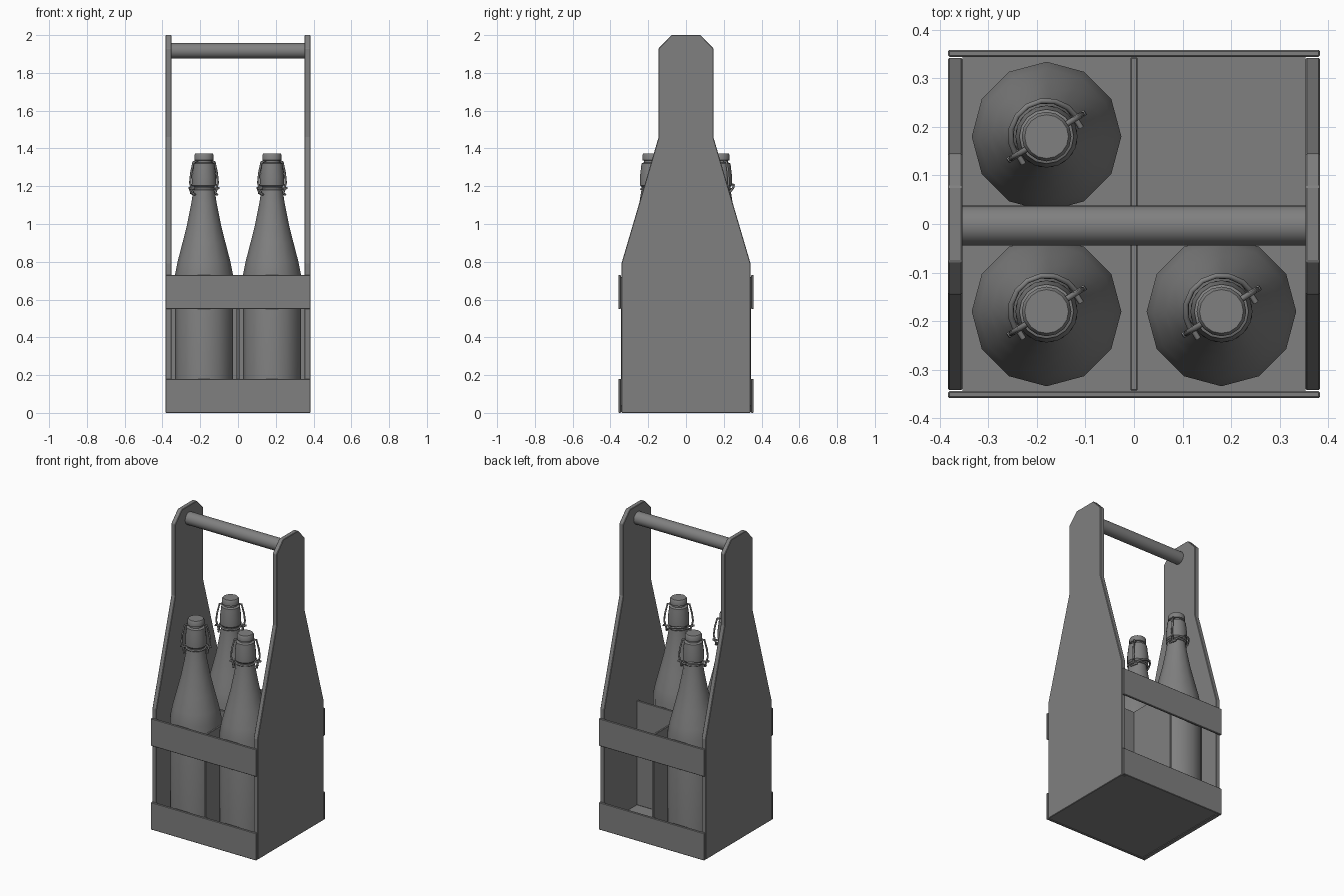
import bpy, bmesh, math
from mathutils import Vector

cube = bpy.data.objects.get("Cube")
if cube:
    bpy.data.objects.remove(cube, do_unlink=True)

GREY = (0.216, 0.216, 0.216, 1)
mat = bpy.data.materials.new("plain grey")
mat.use_nodes = True
mat.diffuse_color = GREY
mat.node_tree.nodes["Principled BSDF"].inputs["Base Color"].default_value = GREY


def finish(name, bm, bevel=0.0, smooth=False):
    bmesh.ops.recalc_face_normals(bm, faces=bm.faces)
    mesh = bpy.data.meshes.new(name)
    bm.to_mesh(mesh)
    bm.free()
    mesh.materials.append(mat)
    ob = bpy.data.objects.new(name, mesh)
    bpy.context.collection.objects.link(ob)
    if bevel:
        mod = ob.modifiers.new("soft edges", "BEVEL")
        mod.width = bevel
        mod.segments = 1
    if smooth:
        bpy.ops.object.select_all(action="DESELECT")
        bpy.context.view_layer.objects.active = ob
        ob.select_set(True)
        bpy.ops.object.shade_smooth_by_angle(angle=math.radians(40))
    return ob


def box(name, lo, hi, bevel=0.0):
    bm = bmesh.new()
    bmesh.ops.create_cube(bm, size=1)
    lo, hi = Vector(lo), Vector(hi)
    for v in bm.verts:
        v.co = (lo + hi) / 2 + v.co * (hi - lo)
    return finish(name, bm, bevel)


def lathe(name, profile, sides, centre):
    bm = bmesh.new()
    rings = []
    for r, z in profile:
        rings.append([bm.verts.new((centre[0] + r * math.cos(math.tau * i / sides),
                                    centre[1] + r * math.sin(math.tau * i / sides), z))
                      for i in range(sides)])
    for a, b in zip(rings, rings[1:]):
        for i in range(sides):
            j = (i + 1) % sides
            bm.faces.new((a[i], a[j], b[j], b[i]))
    bm.faces.new(rings[0])
    bm.faces.new(rings[-1])
    return finish(name, bm, smooth=True)


def wire(name, paths, centre, radius=0.006):
    curve = bpy.data.curves.new(name, "CURVE")
    curve.dimensions = "3D"
    curve.bevel_depth = radius
    curve.bevel_resolution = 1
    curve.use_fill_caps = True
    for points, closed in paths:
        spline = curve.splines.new("POLY")
        spline.points.add(len(points) - 1)
        for p, co in zip(spline.points, points):
            p.co = (*co, 1)
        spline.use_cyclic_u = closed
    curve.materials.append(mat)
    ob = bpy.data.objects.new(name, curve)
    ob.location = (centre[0], centre[1], 0)
    ob.rotation_euler.z = math.radians(32)
    bpy.context.collection.objects.link(ob)


# Side panels: half outline mirrored about the centre line
HALF = [(0.342, 0), (0.342, 0.79), (0.145, 1.46), (0.145, 1.93), (0.077, 2.0)]
outline = HALF + [(-y, z) for y, z in reversed(HALF)]
for name, x in (("right_side_panel", -0.383), ("left_side_panel", 0.353)):
    bm = bmesh.new()
    face = bm.faces.new([bm.verts.new((x, y, z)) for y, z in outline])
    ext = bmesh.ops.extrude_face_region(bm, geom=[face])
    moved = [g for g in ext["geom"] if isinstance(g, bmesh.types.BMVert)]
    bmesh.ops.translate(bm, verts=moved, vec=(0.03, 0, 0))
    finish(name, bm, 0.003)

# Front and back slats
for side, s in (("front", -1), ("back", 1)):
    for level, z0, z1 in (("lower", 0, 0.18), ("upper", 0.55, 0.73)):
        y0, y1 = sorted((s * 0.344, s * 0.358))
        box(f"{side}_{level}_slat", (-0.383, y0, z0), (0.383, y1, z1), 0.003)

# Floor and crossing dividers
box("floor", (-0.353, -0.344, 0.004), (0.353, 0.344, 0.036))
box("long_divider", (-0.007, -0.343, 0.036), (0.007, 0.343, 0.72), 0.002)
box("cross_divider", (-0.353, -0.007, 0.036), (0.353, 0.007, 0.72), 0.002)

# Round handle between the panels
bm = bmesh.new()
bmesh.ops.create_cone(bm, cap_ends=True, segments=24, radius1=0.041, radius2=0.041, depth=0.708)
for v in bm.verts:
    v.co = (v.co.z, v.co.x - 0.003, v.co.y + 1.917)
finish("handle", bm, smooth=True)

# Bottles with swing-top stoppers; one compartment stays empty
BODY = [(0.14, 0.037), (0.154, 0.05), (0.154, 0.73), (0.14, 0.8), (0.114, 0.9),
        (0.089, 1.0), (0.069, 1.1), (0.056, 1.18), (0.054, 1.2)]
COLLAR = [(0.054, 1.195), (0.064, 1.205), (0.064, 1.25), (0.058, 1.3), (0.056, 1.32), (0.046, 1.325)]
STOPPER = [(0.042, 1.32), (0.042, 1.335), (0.051, 1.338), (0.051, 1.365), (0.045, 1.374)]

for name, x, y in (("front_right", -0.18, -0.18), ("front_left", 0.18, -0.18),
                   ("back_right", -0.18, 0.18)):
    c = (x, y)
    lathe(name + "_bottle", BODY, 12, c)
    lathe(name + "_collar", COLLAR, 16, c)
    lathe(name + "_stopper", STOPPER, 16, c)
    ring = [(0.058 * math.cos(math.tau * i / 16), 0.058 * math.sin(math.tau * i / 16), 1.185)
            for i in range(16)]
    lever = [(0.074 * math.cos(math.pi * i / 8), 0.074 * math.sin(math.pi * i / 8),
              1.16 + 0.05 * math.sin(math.pi * i / 8)) for i in range(9)]
    paths = [(ring, True), (lever, False)]
    for s in (-1, 1):
        # Bail arm from stopper to pivot, and the pivot pin
        paths.append(([(s * 0.035, 0, 1.335), (s * 0.066, 0, 1.328), (s * 0.08, 0, 1.27),
                       (s * 0.086, 0, 1.22), (s * 0.076, 0, 1.18), (s * 0.066, 0, 1.155)], False))
        paths.append(([(s * 0.054, 0, 1.185), (s * 0.094, 0, 1.19)], False))
        paths.append(([(s * 0.07, -0.022, 1.155), (s * 0.07, 0.02, 1.165)], False))
    wire(name + "_bottle_wire", paths, c)
